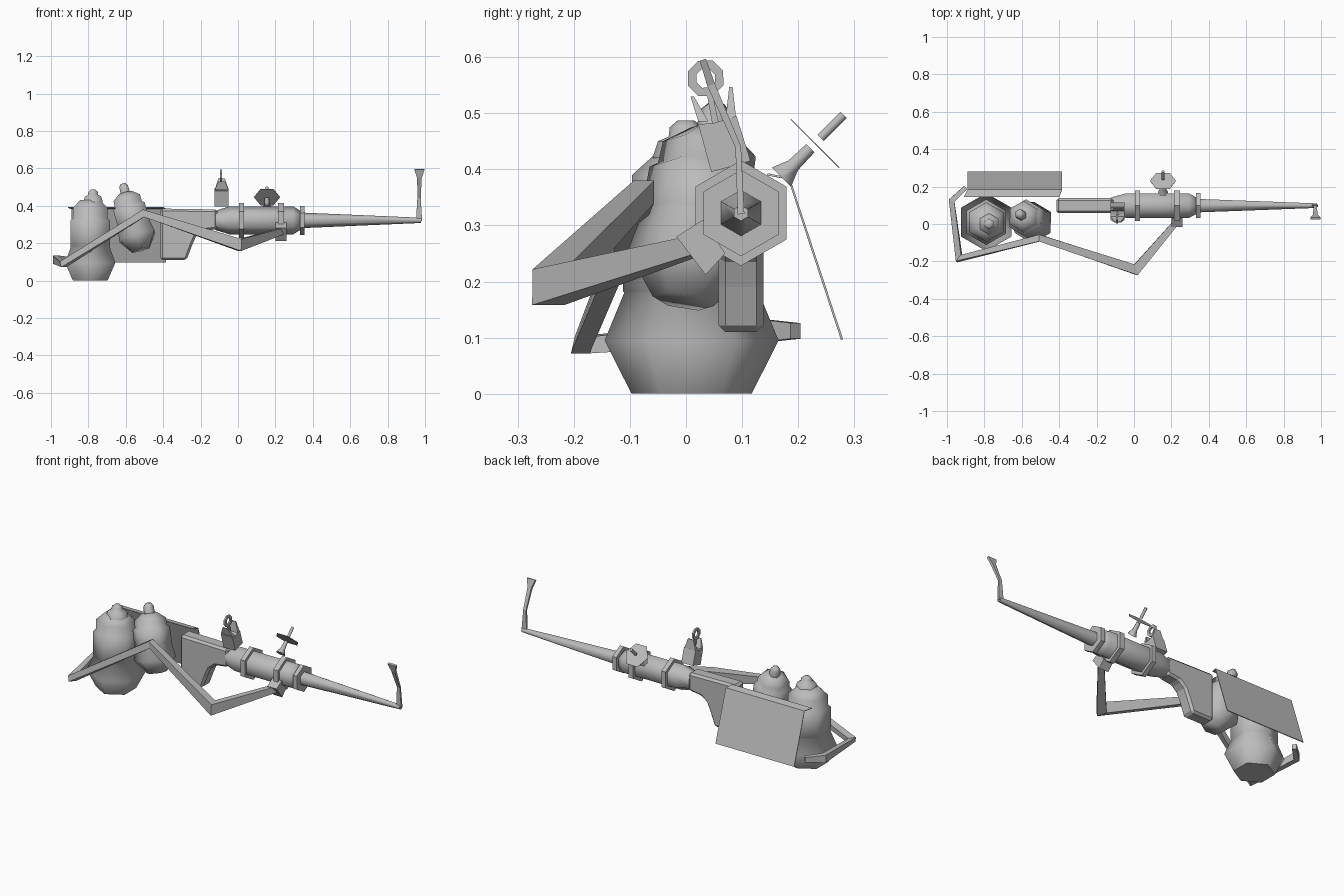
import bpy, bmesh, math
from mathutils import Vector

cube = bpy.data.objects.get("Cube")
if cube:
    bpy.data.objects.remove(cube)

GREY = (0.5, 0.5, 0.5, 1)
mat = bpy.data.materials.new("plain grey")
mat.use_nodes = True
mat.diffuse_color = GREY
mat.node_tree.nodes["Principled BSDF"].inputs["Base Color"].default_value = GREY


def finish(name, bm, smooth=0):
    bmesh.ops.recalc_face_normals(bm, faces=bm.faces)
    mesh = bpy.data.meshes.new(name)
    bm.to_mesh(mesh)
    bm.free()
    mesh.materials.append(mat)
    ob = bpy.data.objects.new(name, mesh)
    bpy.context.scene.collection.objects.link(ob)
    if smooth:
        bpy.ops.object.select_all(action='DESELECT')
        bpy.context.view_layer.objects.active = ob
        ob.select_set(True)
        bpy.ops.object.shade_smooth_by_angle(angle=math.radians(smooth))
    return ob


def bridge(bm, rings, closed=False):
    """Skin a row of equal vertex rings, capping the ends unless closed."""
    n = len(rings[0])
    pairs = list(zip(rings, rings[1:])) + ([(rings[-1], rings[0])] if closed else [])
    for a, b in pairs:
        for i in range(n):
            j = (i + 1) % n
            bm.faces.new((a[i], a[j], b[j], b[i]))
    if not closed:
        bm.faces.new(rings[0])
        bm.faces.new(rings[-1])


def lathe(name, base, axis, corner, profile, sides=6, closed=False, smooth=65):
    """Turn (radius, distance) pairs about an axis, first corner facing 'corner'."""
    base, axis = Vector(base), Vector(axis).normalized()
    u = Vector(corner)
    u = (u - axis * u.dot(axis)).normalized()
    v = axis.cross(u)
    bm = bmesh.new()
    rings = []
    for r, d in profile:
        angles = [2 * math.pi * i / sides for i in range(sides)]
        rings.append([bm.verts.new(base + axis * d + (u * math.cos(t) + v * math.sin(t)) * r)
                      for t in angles])
    bridge(bm, rings, closed)
    return finish(name, bm, smooth)


def bar(name, points, sizes, up=(0, 0, 1)):
    """Mitred rectangular bar along points; sizes are (side, up) half widths."""
    pts = [Vector(p) for p in points]
    bm = bmesh.new()
    rings = []
    for i, p in enumerate(pts):
        d_in = (p - pts[max(i - 1, 0)]).normalized()
        d_out = (pts[min(i + 1, len(pts) - 1)] - p).normalized()
        t = (d_in + d_out).normalized()
        side = t.cross(Vector(up)).normalized()
        top = side.cross(t)
        mitre = 1.0
        if 0 < i < len(pts) - 1:
            mitre = min(1 / max(t.dot(d_in), 0.5), 1.6)
        a, b = sizes[i]
        rings.append([bm.verts.new(p + side * a * mitre * s + top * b * q)
                      for s, q in ((-1, -1), (1, -1), (1, 1), (-1, 1))])
    bridge(bm, rings)
    return finish(name, bm)


def prism(name, outline, offset):
    """Extrude a flat outline of 3D points by an offset."""
    bm = bmesh.new()
    a = [bm.verts.new(p) for p in outline]
    b = [bm.verts.new(Vector(p) + Vector(offset)) for p in outline]
    bridge(bm, [a, b])
    return finish(name, bm)


X, Y, Z = (1, 0, 0), (0, 1, 0), (0, 0, 1)
AY, AZ = 0.098, 0.322  # barrel axis

# Large upright tank
lathe("large_tank", (-0.79, 0.01, 0), Z, Y,
      [(0.107, 0), (0.155, 0.095), (0.12, 0.18), (0.122, 0.182), (0.122, 0.32),
       (0.106, 0.335), (0.106, 0.39), (0.062, 0.43)])
lathe("large_tank_cap", (-0.775, 0, 0.42), Z, Y,
      [(0.06, 0), (0.05, 0.03), (0.031, 0.038), (0.029, 0.055), (0.015, 0.067)])

# Small leaning tank
foot, tip = Vector((-0.52, -0.005, 0.165)), Vector((-0.615, 0.055, 0.515))
lean = tip - foot
lathe("small_tank", foot, lean, Y,
      [(0.055, 0), (0.113, 0.075), (0.098, 0.15), (0.1, 0.155), (0.1, 0.235),
       (0.086, 0.245), (0.084, 0.285), (0.04, 0.318)])
lathe("small_tank_cap", foot, lean, Y,
      [(0.03, 0.31), (0.027, 0.355), (0.014, 0.37)])

# Bent sheet behind the tanks
bm = bmesh.new()
rows = [[bm.verts.new(p) for p in ((x0, y, z), (x1, y, z))]
        for x0, x1, y, z in ((-0.91, -0.4, 0.145, 0.393),
                             (-0.89, -0.385, 0.185, 0.385),
                             (-0.89, -0.385, 0.28, 0.097))]
for a, b in zip(rows, rows[1:]):
    bm.faces.new((a[0], a[1], b[1], b[0]))
panel = finish("back_panel", bm)
panel.modifiers.new("thickness", 'SOLIDIFY').thickness = 0.004

# Stock with chamfered edges
stock = prism("stock",
              [(x, 0.058, z) for x, z in ((-0.415, 0.385), (-0.11, 0.38), (-0.11, 0.275),
               (-0.19, 0.265), (-0.225, 0.235), (-0.245, 0.19), (-0.275, 0.11), (-0.415, 0.11))],
              (0, 0.08, 0))
chamfer = stock.modifiers.new("chamfer", 'BEVEL')
chamfer.width = 0.012
chamfer.segments = 1

# Receiver, barrel and collars along one axis
lathe("receiver", (0, AY, AZ), X, Z,
      [(0.052, -0.12), (0.075, -0.045), (0.075, 0.295), (0.05, 0.335)])
lathe("barrel", (0, AY, AZ), X, Z, [(0.042, 0.33), (0.014, 0.978)])
for name, x0, x1, r in (("rear_collar", 0.005, 0.032, 0.094),
                        ("middle_collar", 0.215, 0.245, 0.094),
                        ("front_collar", 0.332, 0.356, 0.077)):
    lathe(name, (0, AY, AZ), X, Z, [(r, x0), (r, x1)], smooth=30)

# Front sight: thin leaning blade with a flared tip
bar("front_sight", [(0.968, 0.098, 0.32), (0.968, 0.093, 0.44), (0.97, 0.045, 0.55),
                    (0.97, 0.03, 0.595)],
    [(0.006, 0.016), (0.005, 0.009), (0.007, 0.012), (0.006, 0.027)], up=X)

# Rear sight: leaning block with two ears and an open ring
prism("rear_sight_block",
      [(-0.125, y, z) for y, z in ((0.045, 0.395), (0.115, 0.415), (0.09, 0.495),
                                   (0.052, 0.483), (0.022, 0.48))],
      (0.075, 0, 0))
for name, base, peak in (("rear_sight_right_ear", (0.022, 0.04), (0.008, 0.53)),
                         ("rear_sight_left_ear", (0.07, 0.09), (0.077, 0.547))):
    bm = bmesh.new()
    low = [bm.verts.new((x, y, 0.485)) for x, y in ((-0.125, base[0]), (-0.05, base[0]),
                                                  (-0.05, base[1]), (-0.125, base[1]))]
    high = [bm.verts.new((x, peak[0] + dy, peak[1])) for x, dy in
            ((-0.105, 0), (-0.07, 0), (-0.07, 0.006), (-0.105, 0.006))]
    bridge(bm, [low, high])
    finish(name, bm)
lathe("rear_sight_ring", (-0.09, 0.035, 0.562), X, (0, 0.4, 1),
      [(0.034, -0.005), (0.034, 0.005), (0.018, 0.005), (0.018, -0.005)],
      sides=8, closed=True, smooth=30)
bar("rear_sight_stem", [(-0.09, 0.055, 0.47), (-0.09, 0.042, 0.535)],
    [(0.006, 0.006), (0.005, 0.005)], up=X)

# Side dish on a flared foot, with a separate rod in front
DISH = (0.155, 0.23, 0.446)
OUT = (0, 1, 1)
lathe("dish_plate", DISH, OUT, X, [(0.07, -0.001), (0.07, 0.001)], smooth=30)
lathe("dish_foot", DISH, OUT, X, [(0.028, -0.085), (0.014, -0.055), (0.012, -0.012)])
lathe("dish_rod", DISH, OUT, X, [(0.009, 0.014), (0.009, 0.072)])

# Jointed support arm from the receiver around to the panel
bar("support_arm",
    [(0.235, 0.02, 0.265), (0.01, -0.245, 0.19), (-0.505, -0.075, 0.36),
     (-0.935, -0.185, 0.087), (-0.975, 0.125, 0.112), (-0.9, 0.195, 0.112)],
    [(0.016, 0.017), (0.024, 0.032), (0.016, 0.02),
     (0.014, 0.016), (0.014, 0.022), (0.012, 0.014)])
prism("arm_mount",
      [(0.2, y, z) for y, z in ((-0.017, 0.28), (0.035, 0.212), (0.07, 0.25), (0.03, 0.31))],
      (0.06, 0, 0))
